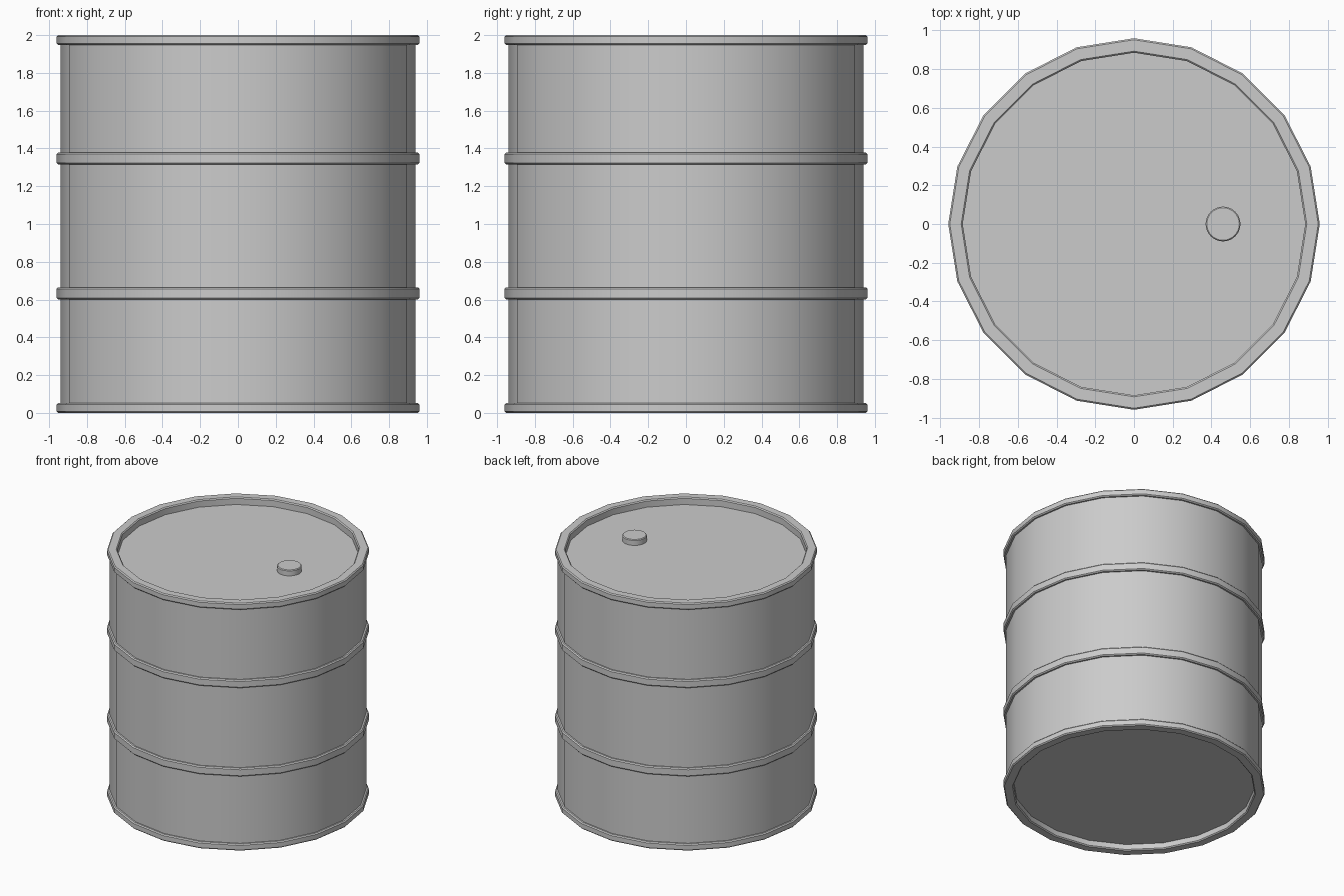
import bpy, bmesh
from math import cos, sin, pi, radians

if "Cube" in bpy.data.objects:
    bpy.data.objects.remove(bpy.data.objects["Cube"])


def lathe(name, profile, sides, center=(0, 0)):
    """Revolve an (r, z) profile around z and cap both ends."""
    bm = bmesh.new()
    rings = []
    for r, z in profile:
        rings.append([bm.verts.new((r * cos(2 * pi * i / sides),
                                    r * sin(2 * pi * i / sides), z))
                      for i in range(sides)])
    for a, b in zip(rings, rings[1:]):
        for i in range(sides):
            j = (i + 1) % sides
            bm.faces.new((a[i], a[j], b[j], b[i]))
    bm.faces.new(rings[0][::-1])
    bm.faces.new(rings[-1])
    bmesh.ops.recalc_face_normals(bm, faces=bm.faces)
    mesh = bpy.data.meshes.new(name)
    bm.to_mesh(mesh)
    bm.free()
    ob = bpy.data.objects.new(name, mesh)
    ob.location = (center[0], center[1], 0)
    bpy.context.collection.objects.link(ob)
    bpy.ops.object.select_all(action='DESELECT')
    ob.select_set(True)
    bpy.context.view_layer.objects.active = ob
    bpy.ops.object.shade_smooth_by_angle(angle=radians(30))
    return ob


BODY, RIM, LIP = 0.94, 0.96, 0.885


def band(z0, z1):
    """Raised hoop with chamfered edges."""
    c = 0.008
    return [(BODY, z0), (RIM - c, z0), (RIM, z0 + c),
            (RIM, z1 - c), (RIM - c, z1), (BODY, z1)]


# Drum shell: recessed base, two rolled rims, two hoops, recessed lid
profile = [(LIP, 0.05), (LIP, 0.008), (LIP + 0.008, 0), (RIM - 0.008, 0),
           (RIM, 0.008), (RIM, 0.045), (RIM - 0.008, 0.053), (BODY, 0.053)]
profile += band(0.60, 0.665) + band(1.315, 1.378)
profile += [(BODY, 1.947), (RIM - 0.008, 1.947), (RIM, 1.955), (RIM, 1.992),
            (RIM - 0.008, 2.0), (LIP + 0.008, 2.0), (LIP, 1.992), (LIP, 1.942)]
lathe("drum_body", profile, 20)

# Filler cap on the lid
lathe("filler_cap", [(0.09, 1.94), (0.09, 1.982), (0.084, 1.988)], 32, (0.46, 0))
